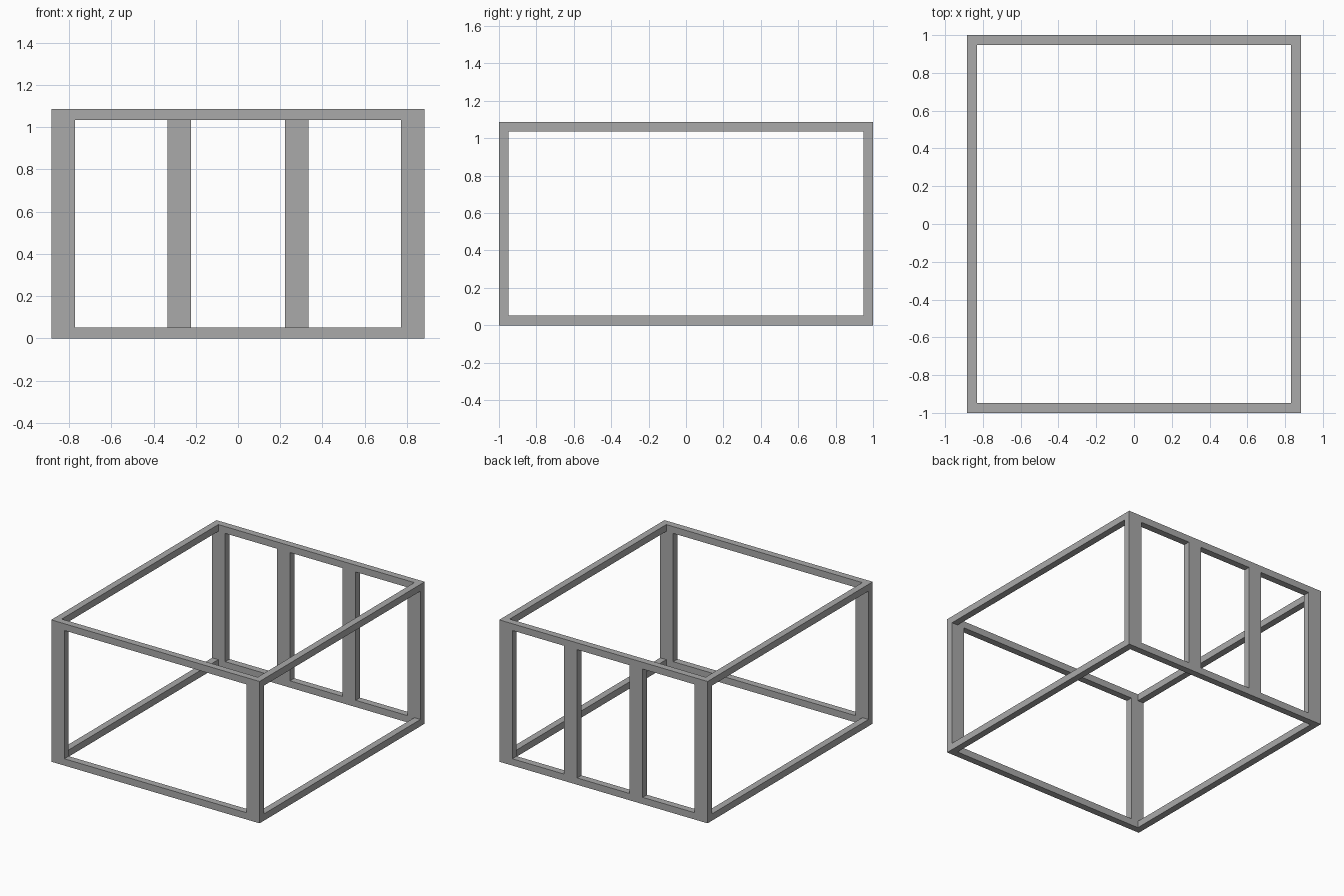
import bpy

cube = bpy.data.objects.get("Cube")
if cube:
    bpy.data.objects.remove(cube, do_unlink=True)

grey = bpy.data.materials.new("timber_grey")
grey.use_nodes = True
colour = (0.40, 0.40, 0.40, 1)
grey.diffuse_color = colour
grey.node_tree.nodes["Principled BSDF"].inputs["Base Color"].default_value = colour

X, Y, H = 0.883, 1.0, 1.087   # half width, half depth, height
T, W = 0.052, 0.111           # board thickness and face width
STUD = 0.278                  # offset of the rear studs


def board(name, low, high):
    """Axis-aligned board between two corners."""
    centre = [(a + b) / 2 for a, b in zip(low, high)]
    bpy.ops.mesh.primitive_cube_add(size=1, location=centre)
    ob = bpy.context.object
    ob.name = name
    ob.scale = [b - a for a, b in zip(low, high)]
    bpy.ops.object.transform_apply(location=False, rotation=False, scale=True)
    ob.data.materials.append(grey)


levels = (("bottom", 0), ("top", H - T))
ends = (("front", -Y), ("back", Y - T))
sides = (("right", -1), ("left", 1))

# Corner posts and cross rails at both ends
for end, y in ends:
    for side, s in sides:
        x = s * (X - W / 2)
        board(f"{end}_{side}_post", (x - W / 2, y, 0), (x + W / 2, y + T, H))
    for level, z in levels:
        board(f"{end}_{level}_rail", (W - X, y, z), (X - W, y + T, z + T))

for side, s in sides:
    # Long side rails
    x = s * (X - T / 2)
    for level, z in levels:
        board(f"{side}_{level}_rail", (x - T / 2, T - Y, z), (x + T / 2, Y - T, z + T))
    # Studs in the back wall
    x = s * STUD
    board(f"back_{side}_stud", (x - W / 2, Y - T, T), (x + W / 2, Y, H - T))
